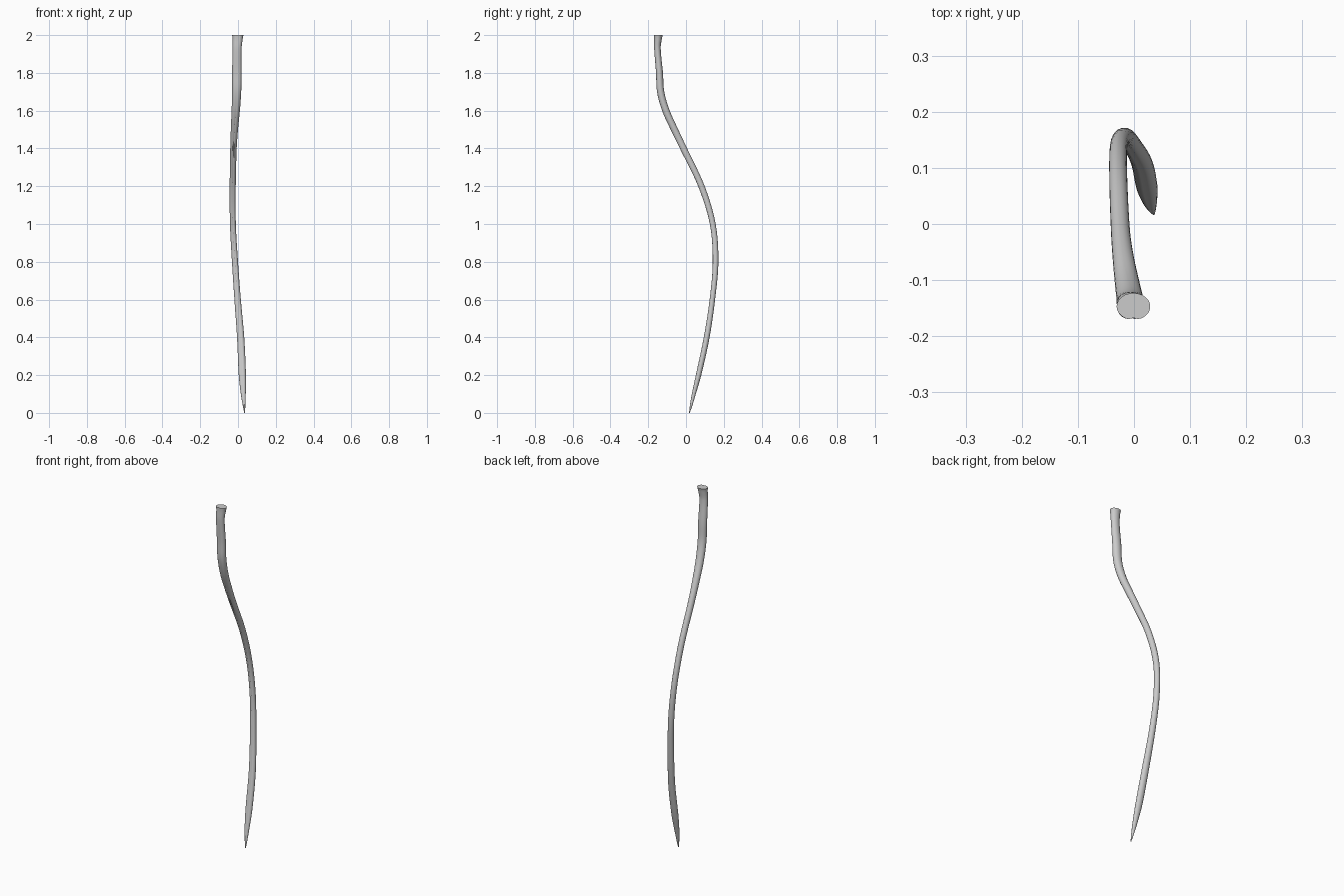
import bpy, bmesh, math

if "Cube" in bpy.data.objects:
    bpy.data.objects.remove(bpy.data.objects["Cube"])

# Stations: z, centre x, centre y, half width x, half depth y
STATIONS = [
    (0.00, 0.035, 0.018, 0.002, 0.002),
    (0.04, 0.032, 0.027, 0.007, 0.007),
    (0.10, 0.028, 0.041, 0.013, 0.011),
    (0.20, 0.023, 0.066, 0.019, 0.015),
    (0.40, 0.014, 0.109, 0.019, 0.016),
    (0.60, -0.002, 0.139, 0.017, 0.015),
    (0.80, -0.016, 0.156, 0.016, 0.0155),
    (1.00, -0.027, 0.141, 0.0155, 0.016),
    (1.20, -0.028, 0.081, 0.016, 0.018),
    (1.40, -0.024, -0.014, 0.017, 0.020),
    (1.50, -0.019, -0.062, 0.019, 0.021),
    (1.60, -0.012, -0.107, 0.022, 0.021),
    (1.70, -0.007, -0.135, 0.024, 0.020),
    (1.80, -0.006, -0.141, 0.025, 0.019),
    (1.93, -0.005, -0.152, 0.024, 0.018),
    (1.98, -0.002, -0.149, 0.027, 0.021),
    (2.00, -0.001, -0.147, 0.030, 0.024),
]
SIDES = 24
STEPS = 5


def spline(p0, p1, p2, p3, z):
    """Cubic through p1 and p2 with slopes taken from the neighbours."""
    h = p2[0] - p1[0]
    t = (z - p1[0]) / h
    out = []
    for k in range(1, 5):
        m1 = (p2[k] - p0[k]) / (p2[0] - p0[0]) * h
        m2 = (p3[k] - p1[k]) / (p3[0] - p1[0]) * h
        out.append((2*t**3 - 3*t*t + 1) * p1[k] + (t**3 - 2*t*t + t) * m1
                   + (3*t*t - 2*t**3) * p2[k] + (t**3 - t*t) * m2)
    return out


def section(bm, z, cx, cy, rx, ry):
    """Oval ring with a lengthwise groove on the front."""
    ring = []
    for i in range(SIDES):
        a = math.tau * i / SIDES - math.pi / 2
        off = math.atan2(math.sin(a + math.pi / 2), math.cos(a + math.pi / 2))
        r = 1 - 0.16 * math.exp(-(off / 0.22) ** 2)
        ring.append(bm.verts.new((cx + rx * r * math.cos(a), cy + ry * r * math.sin(a), z)))
    return ring


# Curved stem swept upward from its pointed tip
bm = bmesh.new()
rings = []
last = len(STATIONS) - 1
for s in range(last):
    p = [STATIONS[min(max(s + d, 0), last)] for d in (-1, 0, 1, 2)]
    for j in range(STEPS):
        z = p[1][0] + (p[2][0] - p[1][0]) * j / STEPS
        rings.append(section(bm, z, *spline(*p, z)))
rings.append(section(bm, *STATIONS[-1]))
for a, b in zip(rings, rings[1:]):
    for i in range(SIDES):
        k = (i + 1) % SIDES
        bm.faces.new((a[i], a[k], b[k], b[i]))

# Flat cut end and closed tip
bm.faces.new(rings[-1])
bm.faces.new(rings[0][::-1])
bmesh.ops.recalc_face_normals(bm, faces=bm.faces)

mesh = bpy.data.meshes.new("curved_stem")
bm.to_mesh(mesh)
bm.free()
stem = bpy.data.objects.new("curved_stem", mesh)
bpy.context.collection.objects.link(stem)
bpy.context.view_layer.objects.active = stem
stem.select_set(True)
bpy.ops.object.shade_smooth_by_angle(angle=math.radians(35))
